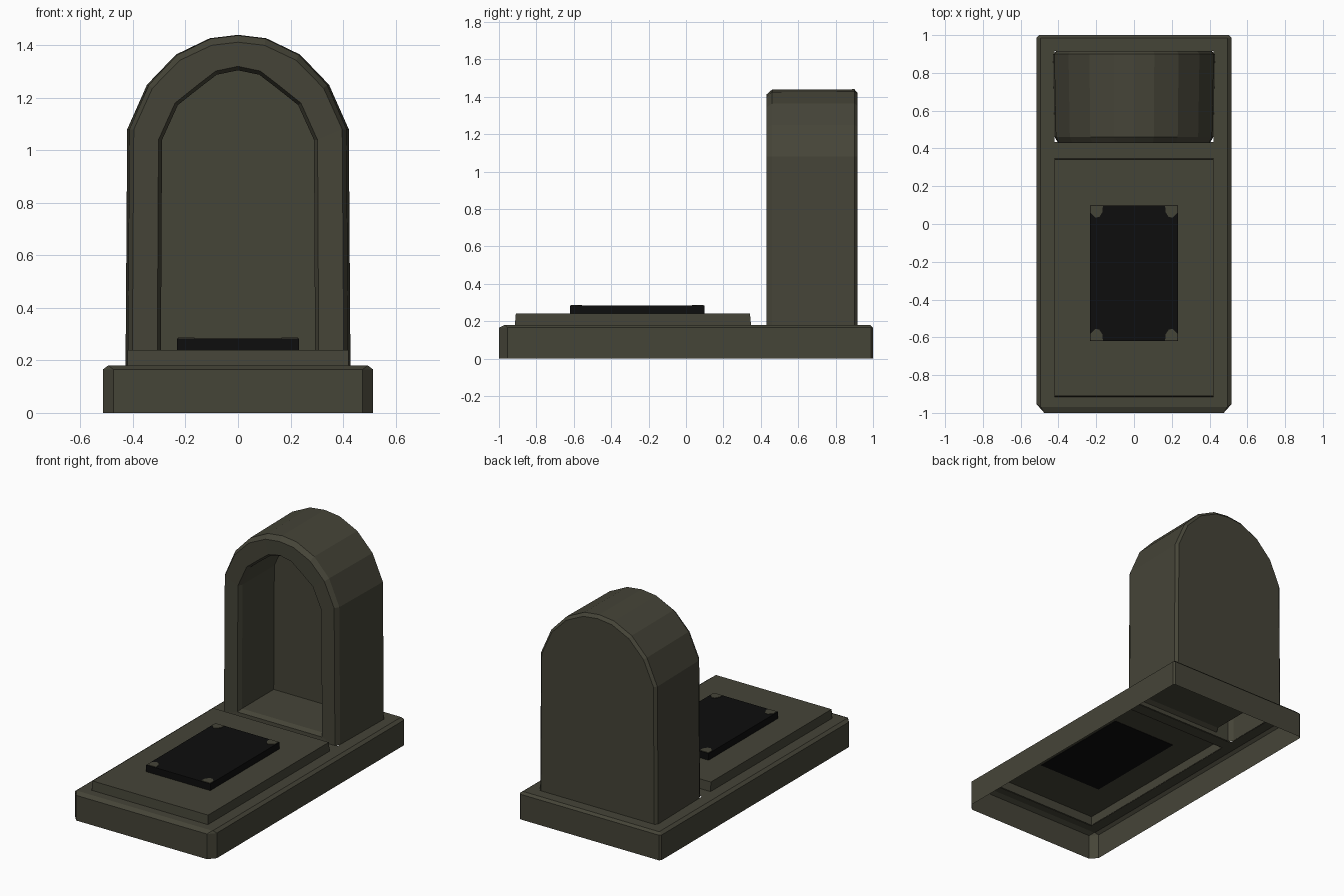
import bpy, bmesh

if "Cube" in bpy.data.objects:
    bpy.data.objects.remove(bpy.data.objects["Cube"])

def material(name, col):
    m = bpy.data.materials.new(name)
    m.diffuse_color = (*col, 1)
    m.use_nodes = True
    m.node_tree.nodes["Principled BSDF"].inputs["Base Color"].default_value = m.diffuse_color
    return m

STONE = material("dark_olive_stone", (0.060, 0.058, 0.039))
BLACK = material("black_plate", (0.004, 0.004, 0.004))

def loft(bm, rings, cap_start=False, cap_end=False, skip=()):
    """Skin closed rings of equal length; skip = (ring, side) faces left open."""
    vs = [[bm.verts.new(p) for p in r] for r in rings]
    n = len(vs[0])
    for k in range(len(vs) - 1):
        for i in range(n):
            if (k, i) not in skip:
                j = (i + 1) % n
                bm.faces.new((vs[k][i], vs[k][j], vs[k + 1][j], vs[k + 1][i]))
    if cap_start:
        bm.faces.new(vs[0][::-1])
    if cap_end:
        bm.faces.new(vs[-1])

def finish(name, bm, mat):
    me = bpy.data.meshes.new(name)
    bm.to_mesh(me)
    bm.free()
    me.materials.append(mat)
    ob = bpy.data.objects.new(name, me)
    bpy.context.collection.objects.link(ob)
    return ob

def rect(x, y0, y1, z, fx=0, fy=0, b=0):
    """Rectangle with cut corners: fx, fy at the front, b at the back."""
    if not (fx or b):
        return [(-x, y0, z), (x, y0, z), (x, y1, z), (-x, y1, z)]
    return [(-x + fx, y0, z), (x - fx, y0, z), (x, y0 + fy, z), (x, y1 - b, z),
            (x - b, y1, z), (-x + b, y1, z), (-x, y1 - b, z), (-x, y0 + fy, z)]

# base: hollow plinth, open below, with openings under slab and niche
bm = bmesh.new()
loft(bm, [rect(0.515, -1, 1, 0, 0.04, 0.045, 0.012),
          rect(0.515, -1, 1, 0.165, 0.04, 0.045, 0.012),
          rect(0.495, -0.97, 0.985, 0.18, 0.003, 0.003, 0.003)])
xs = [-0.495, -0.42, 0.42, 0.495]
ys = [-0.97, -0.91, 0.345, 0.435, 0.915, 0.985]
for i in range(3):
    for j in range(5):
        if i == 1 and j in (1, 3):
            continue
        bm.faces.new([bm.verts.new((x, y, 0.18)) for x, y in (
            (xs[i], ys[j]), (xs[i + 1], ys[j]),
            (xs[i + 1], ys[j + 1]), (xs[i], ys[j + 1]))])
finish("base", bm, STONE)

# raised slab, open below
bm = bmesh.new()
loft(bm, [rect(0.422, -0.915, 0.348, 0.178), rect(0.42, -0.91, 0.342, 0.24)], cap_end=True)
finish("slab", bm, STONE)

# black plate on the slab
bm = bmesh.new()
loft(bm, [rect(0.233, -0.62, 0.098, 0.238), rect(0.233, -0.62, 0.098, 0.284)], True, True)
finish("plate", bm, BLACK)

# corner mounts on the plate
bm = bmesh.new()
shape = [(0.004, 0.004), (0.068, 0.004), (0.066, 0.035), (0.05, 0.06), (0.03, 0.065), (0.004, 0.04)]
for sx in (-1, 1):
    for sy in (-1, 1):
        pts = [(sx * (0.233 - a), -0.261 + sy * (0.359 - b)) for a, b in shape]
        if sx * sy < 0:
            pts.reverse()
        loft(bm, [[(x, y, z) for x, y in pts] for z in (0.282, 0.287)], True, True)
finish("corner_mounts", bm, STONE)

# arched niche: one skin from the inner back wall, round the rim, to the outer back
def arch(half, y, bottom, sx=1.0, dz=0.0):
    spring = half[0][1]
    f = (half[-1][1] - dz - spring) / (half[-1][1] - spring)
    up = [(half[0][0] * 1.015 * sx, bottom)] + [(x * sx, spring + (z - spring) * f) for x, z in half]
    full = up + [(-x, z) for x, z in up[-2::-1]]
    return [(x, y, z) for x, z in full]

OUTER = [(0.42, 1.08), (0.345, 1.25), (0.235, 1.365), (0.107, 1.427), (0, 1.44)]
INNER = [(0.303, 1.04), (0.24, 1.18), (0.15, 1.252), (0.085, 1.302), (0, 1.32)]
bm = bmesh.new()
rings = [arch(INNER, 0.79, 0.225, 0.955, 0.015),
         arch(INNER, 0.46, 0.225, 0.955, 0.015),
         arch(INNER, 0.432, 0.21),
         arch(OUTER, 0.43, 0.178, 0.945, 0.028),
         arch(OUTER, 0.46, 0.178, 0.985, 0.002),
         arch(OUTER, 0.90, 0.178, 1.005),
         arch(OUTER, 0.917, 0.178, 0.965, 0.02)]
last = len(rings[0]) - 1
loft(bm, rings, True, True, skip={(k, last) for k in (3, 4, 5)})
bmesh.ops.recalc_face_normals(bm, faces=bm.faces)
finish("niche", bm, STONE)
